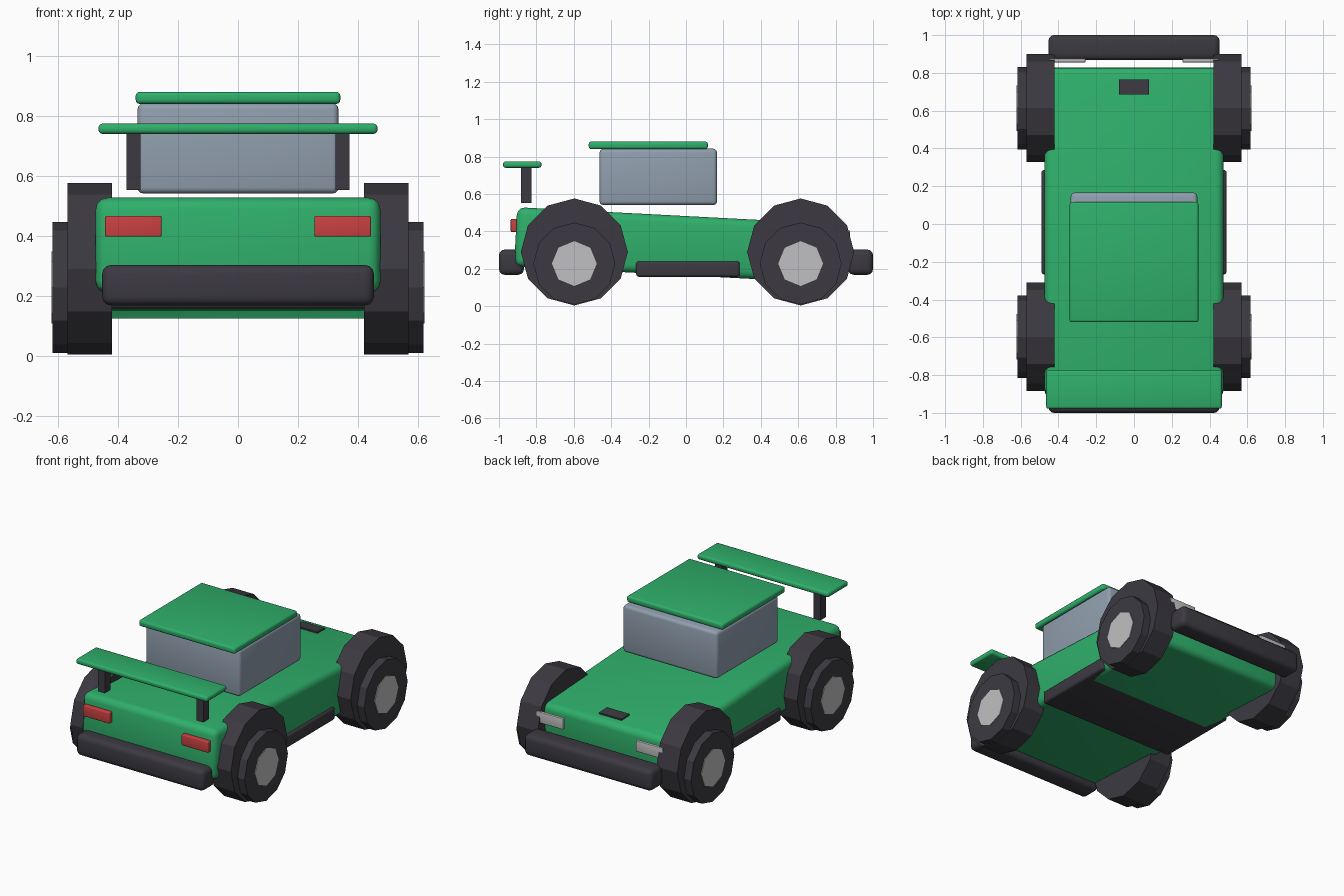
import bpy
import math

cube = bpy.data.objects.get("Cube")
if cube:
    bpy.data.objects.remove(cube, do_unlink=True)


def material(name, rgb):
    m = bpy.data.materials.new(name)
    m.use_nodes = True
    color = (*rgb, 1.0)
    m.diffuse_color = color
    bsdf = next(n for n in m.node_tree.nodes if n.type == "BSDF_PRINCIPLED")
    bsdf.inputs["Base Color"].default_value = color
    return m


green = material("green paint", (0.028, 0.43, 0.145))
dark = material("dark rubber", (0.045, 0.042, 0.053))
glass = material("grey blue glass", (0.28, 0.345, 0.42))
silver = material("silver", (0.53, 0.53, 0.54))
red = material("red lamp", (0.59, 0.053, 0.053))


def box(name, x, y, z, mat, bevel=0.0, tilt=0.0):
    """Box from (low, high) ranges, with rounded edges."""
    ranges = (x, y, z)
    bpy.ops.mesh.primitive_cube_add(size=1, location=[(a + b) / 2 for a, b in ranges])
    ob = bpy.context.object
    ob.name = name
    ob.scale = [b - a for a, b in ranges]
    bpy.ops.object.transform_apply(location=False, rotation=False, scale=True)
    ob.rotation_euler.x = tilt
    ob.data.materials.append(mat)
    if bevel:
        mod = ob.modifiers.new("rounded edges", "BEVEL")
        mod.width = bevel
        mod.segments = 3
        bpy.ops.object.modifier_apply(modifier=mod.name)
        bpy.ops.object.shade_smooth_by_angle(angle=math.radians(35))
    return ob


def disc(name, side, x, y, z, radius, sides, mat):
    """Flat-sided cylinder along x with one corner pointing up."""
    bpy.ops.mesh.primitive_cylinder_add(
        vertices=sides, radius=radius, depth=x[1] - x[0],
        location=(side * (x[0] + x[1]) / 2, y, z), rotation=(0, math.pi / 2, 0))
    ob = bpy.context.object
    ob.name = name
    ob.data.materials.append(mat)


# Body wedge and floor with side skirts
box("body", (-0.475, 0.475), (-0.912, 0.824), (0.167, 0.484), green, 0.04, math.radians(-3))
box("floor_skirt", (-0.49, 0.49), (-0.267, 0.287), (0.157, 0.24), dark, 0.015)

# Cabin and roof
box("cabin_glass", (-0.335, 0.335), (-0.462, 0.166), (0.541, 0.842), glass, 0.02)
box("roof", (-0.341, 0.341), (-0.52, 0.117), (0.84, 0.88), green, 0.013)

# Bumpers and hood vent
box("front_bumper", (-0.453, 0.453), (-1.0, -0.867), (0.168, 0.303), dark, 0.03)
box("back_bumper", (-0.453, 0.453), (0.867, 1.0), (0.168, 0.303), dark, 0.03)
box("hood_vent", (-0.08, 0.08), (0.685, 0.765), (0.443, 0.453), dark, 0, math.radians(-3))

# Wing
box("wing", (-0.465, 0.465), (-0.978, -0.773), (0.74, 0.774), green, 0.013)

for side, label in ((1, "left"), (-1, "right")):
    def span(a, b):
        return tuple(sorted((side * a, side * b)))

    box(label + "_wing_post", span(0.325, 0.372), (-0.882, -0.826), (0.553, 0.745), dark)
    box(label + "_red_lamp", span(0.255, 0.443), (-0.937, -0.905), (0.397, 0.466), red, 0.005)
    box(label + "_white_lamp", span(0.257, 0.447), (0.856, 0.876), (0.335, 0.405), silver, 0.004)

    # Wheels: tire, lower-set outer ring and hub cap
    for y, end in ((-0.597, "front"), (0.613, "back")):
        name = end + "_" + label
        disc(name + "_tire", side, (0.42, 0.568), y, 0.29, 0.286, 12, dark)
        disc(name + "_outer_ring", side, (0.56, 0.618), y, 0.228, 0.219, 12, dark)
        disc(name + "_hub", side, (0.6, 0.622), y, 0.228, 0.12, 8, silver)
